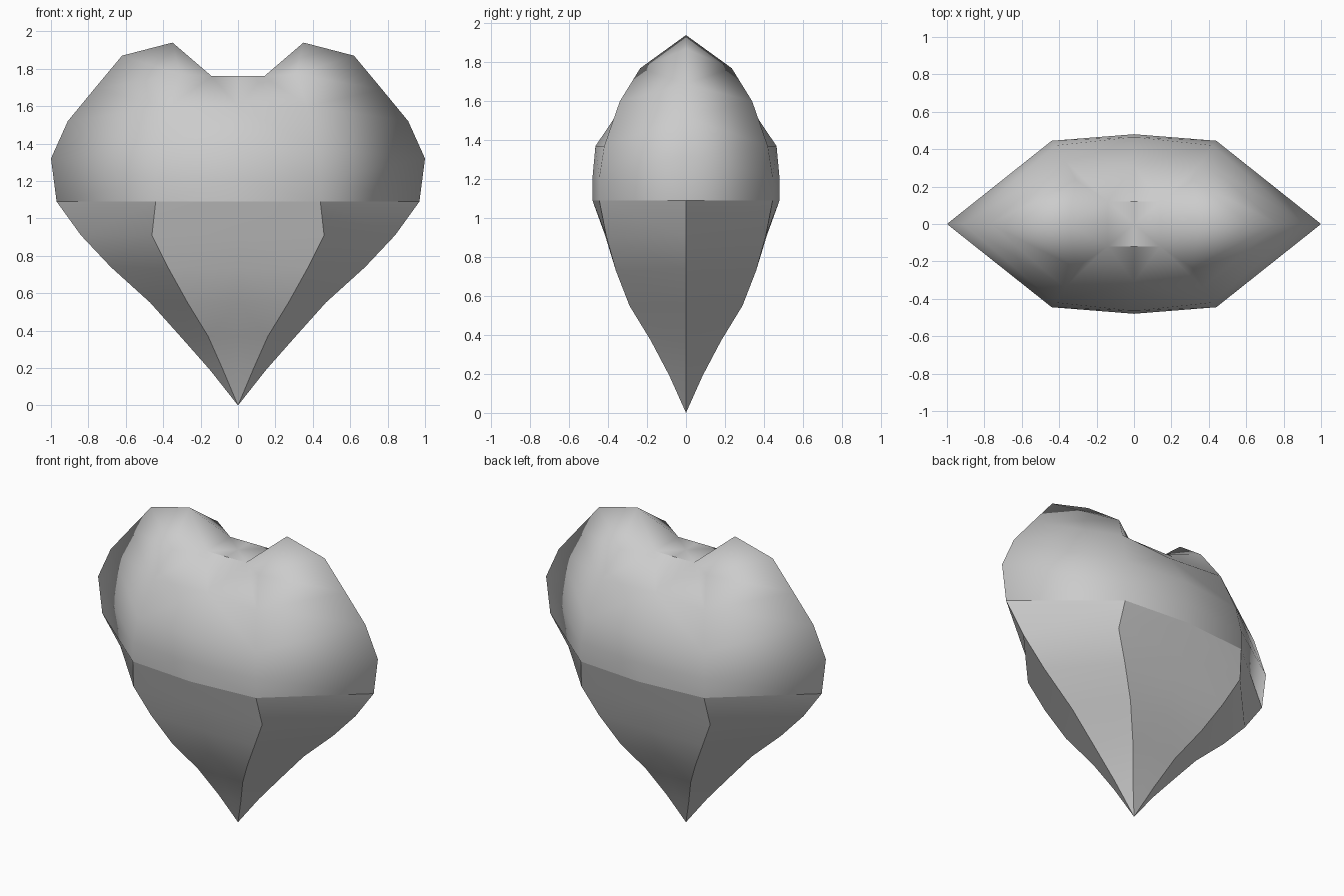
import bpy, bmesh

if "Cube" in bpy.data.objects:
    bpy.data.objects.remove(bpy.data.objects["Cube"])

# One quarter of the heart as rows: (side x, side z), (shoulder x, depth, z), (centre depth, z)
ROWS = [
    ((.15, .19), (.08, .085, .19), (.085, .19)),
    ((.30, .36), (.16, .18, .37), (.18, .37)),
    ((.47, .55), (.27, .29, .55), (.29, .55)),
    ((.68, .74), (.37, .36, .73), (.36, .73)),
    ((.84, .91), (.46, .41, .91), (.415, .91)),
    ((.97, 1.09), (.44, .445, 1.09), (.48, 1.09)),
    ((1.0, 1.32), (.44, .445, 1.21), (.48, 1.21)),
    ((.91, 1.52), (.42, .42, 1.37), (.465, 1.37)),
    ((.77, 1.69), (.37, .34, 1.60), (.31, 1.60)),
]
grid = [[(s[0], 0, s[1]), m, (0, c[0], c[1])] for s, m, c in ROWS]

# Quarter faces: tip, body bands, lobe top and cleft
tip = (0, 0, 0)
polys = [(tip, grid[0][k], grid[0][k + 1]) for k in (0, 1)]
for a, b in zip(grid, grid[1:]):
    polys += [(a[k], a[k + 1], b[k + 1], b[k]) for k in (0, 1)]
side, shoulder, centre = grid[-1]
outer, inner, peak = (.62, 0, 1.87), (.31, .235, 1.77), (.35, 0, 1.94)
lip, lip_mid = (.14, .12, 1.76), (0, .12, 1.76)
floor, floor_mid = (.14, 0, 1.76), (0, 0, 1.76)
polys += [(side, shoulder, inner, outer), (shoulder, lip, inner),
          (shoulder, centre, lip), (centre, lip_mid, lip),
          (outer, inner, peak), (inner, lip, peak),
          (lip, floor, peak), (lip, lip_mid, floor_mid, floor)]

# Mirror the quarter four ways and weld
bm = bmesh.new()
for sx in (1, -1):
    for sy in (1, -1):
        for p in polys:
            bm.faces.new([bm.verts.new((x * sx, y * sy, z)) for x, y, z in p])
bmesh.ops.remove_doubles(bm, verts=bm.verts, dist=.001)
bmesh.ops.scale(bm, vec=(1, 1, 2 / 2), verts=bm.verts)
bmesh.ops.recalc_face_normals(bm, faces=bm.faces)

# Smooth lobes, crisp lower facets, waist edge and cleft lips
for f in bm.faces:
    f.smooth = True
for e in bm.edges:
    a, b = (v.co for v in e.verts)
    lower = max(a.z, b.z) < 1.1
    waist = min(a.z, b.z) > 1.08 and lower
    lips = all(abs(abs(v.y) - .12) < .002 and abs(v.z - 1.76) < .002 for v in (a, b))
    if waist or lips or (lower and e.calc_face_angle(0) > .5):
        e.smooth = False

mesh = bpy.data.meshes.new("heart")
bm.to_mesh(mesh)
bm.free()
bpy.context.collection.objects.link(bpy.data.objects.new("heart", mesh))
